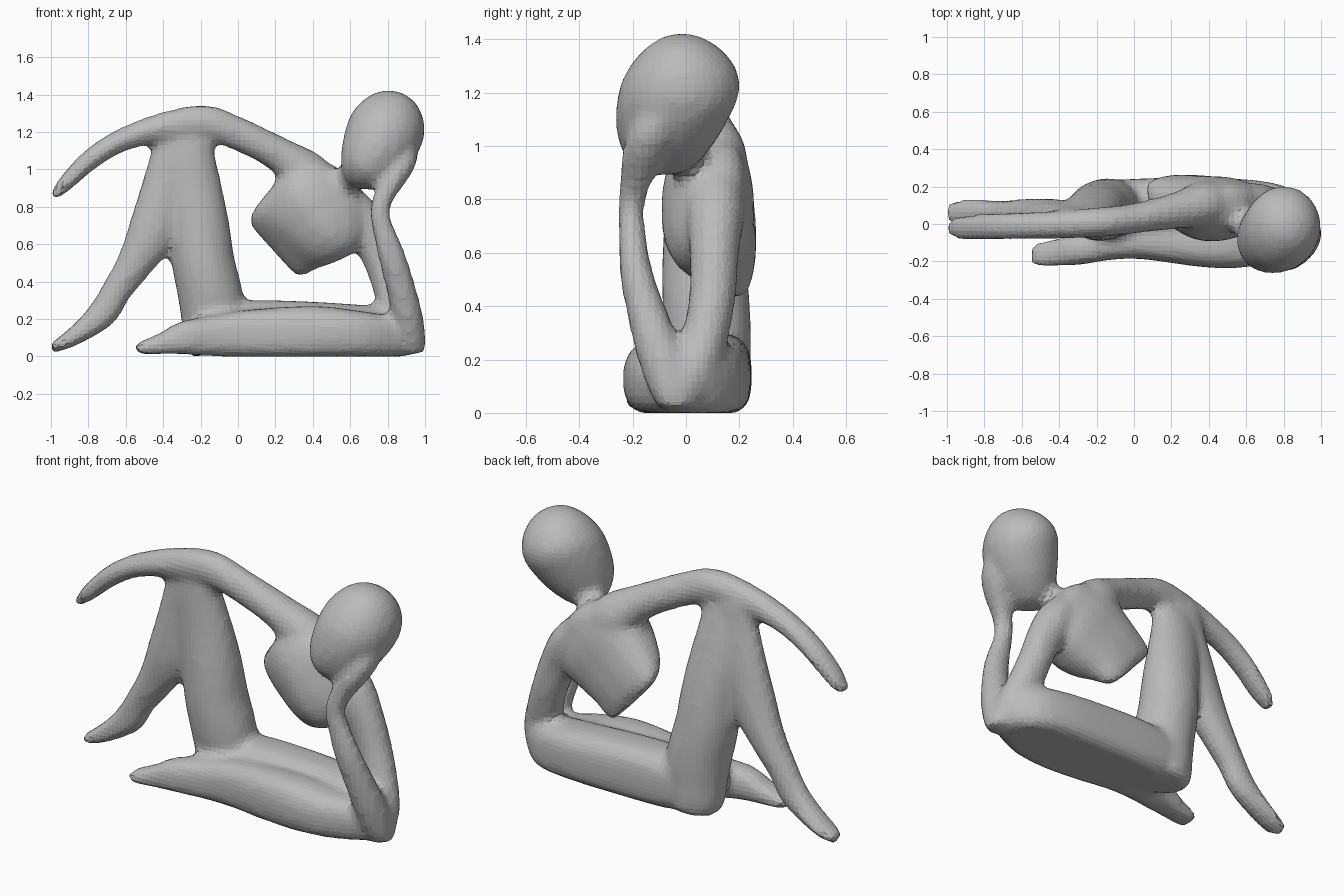
import bpy, bmesh, math

stone = bpy.data.materials.new("grey stone")
stone.diffuse_color = (0.5, 0.5, 0.5, 1)


def spline(p, steps):
    """Catmull-Rom through tuples of (x, y, z, half width in xz, half width in y)."""
    out = []
    for i in range(len(p) - 1):
        q = [p[max(i - 1, 0)], p[i], p[i + 1], p[min(i + 2, len(p) - 1)]]
        for s in range(steps):
            t = s / steps
            out.append([0.5 * (2 * b + (c - a) * t + (2 * a - 5 * b + 4 * c - d) * t * t
                               + (3 * b - a - 3 * c + d) * t ** 3) for a, b, c, d in zip(*q)])
    return out + [list(p[-1])]


def limb(bm, points, sides=20, steps=4, power=2.0, grow=0.004):
    """Loft superellipse rings, each spanned by y and the path's normal in xz."""
    path = spline(points, steps)
    rings = []
    for i, (x, y, z, a, b) in enumerate(path):
        p0, p1 = path[max(i - 1, 0)], path[min(i + 1, len(path) - 1)]
        tx, tz = p1[0] - p0[0], p1[2] - p0[2]
        n = math.hypot(tx, tz) or 1
        nx, nz = -tz / n, tx / n
        a, b = max(a, 0.004) + grow, max(b, 0.004) + grow
        ring = []
        for k in range(sides):
            w = 2 * math.pi * (k + 0.5) / sides
            c, s = math.cos(w), math.sin(w)
            u = math.copysign(abs(c) ** (2 / power), c) * a
            v = math.copysign(abs(s) ** (2 / power), s) * b
            ring.append(bm.verts.new((x + nx * u, y + v, max(z + nz * u, 0.0))))
        rings.append(ring)
    faces = [bm.faces.new(rings[0]), bm.faces.new(rings[-1])]
    for r, q in zip(rings, rings[1:]):
        for k in range(sides):
            j = (k + 1) % sides
            faces.append(bm.faces.new((r[k], r[j], q[j], q[k])))
    bmesh.ops.recalc_face_normals(bm, faces=faces)


def blended(name, bm):
    """Fuse overlapping limbs into one skin with soft joints."""
    me = bpy.data.meshes.new(name)
    bm.to_mesh(me)
    bm.free()
    me.materials.append(stone)
    ob = bpy.data.objects.new(name, me)
    bpy.context.collection.objects.link(ob)
    skin = ob.modifiers.new("fuse", 'REMESH')
    skin.mode = 'VOXEL'
    skin.voxel_size = 0.026
    soft = ob.modifiers.new("soften", 'SMOOTH')
    soft.factor = 0.5
    soft.iterations = 4


body = bmesh.new()
# egg-shaped head leaning onto the hand
limb(body, [(.868, -.015, 1.412, .01, .01), (.86, -.015, 1.39, .09, .09), (.835, -.012, 1.32, .165, .175),
            (.797, -.022, 1.22, .203, .223), (.738, -.055, 1.1, .19, .205), (.678, -.078, 1.0, .147, .163),
            (.638, -.075, .935, .09, .095), (.622, -.07, .9, .01, .01)])
# neck
limb(body, [(.42, .08, .86, .1, .1), (.52, .05, .91, .08, .08), (.59, 0, .95, .072, .08),
            (.68, -.03, 1.03, .08, .08)])
# wedge torso with a slanted cut at the waist
limb(body, [(.188, .2, .567, .175, .04), (.215, .175, .592, .212, .08), (.285, .12, .66, .238, .14),
            (.39, .083, .74, .272, .17), (.475, .085, .8, .28, .163), (.545, .09, .85, .24, .135),
            (.605, .1, .89, .145, .1), (.635, .1, .91, .06, .05)], power=2.5)
# arm stretched over the raised knee
limb(body, [(.46, .11, .86, .12, .11), (.36, .105, .97, .13, .12), (.22, .072, 1.08, .09, .095),
            (0, .03, 1.19, .085, .078), (-.18, .01, 1.25, .09, .077), (-.4, -.003, 1.225, .077, .072),
            (-.62, -.01, 1.157, .058, .068), (-.78, -.014, 1.06, .052, .066),
            (-.9, -.018, .948, .042, .064), (-.965, -.02, .878, .027, .052),
            (-.987, -.02, .852, .014, .03)])
# upper arm from the shoulder down to the elbow on the ground
limb(body, [(.54, .11, .86, .1, .1), (.65, .11, .74, .11, .105), (.73, .105, .6, .1, .09),
            (.79, .1, .45, .092, .085), (.84, .075, .3, .095, .085), (.89, .03, .15, .095, .09),
            (.925, -.02, .06, .072, .08), (.94, -.03, .015, .055, .055)])
# forearm from the elbow up to the hand on the cheek
limb(body, [(.94, -.04, .015, .055, .055), (.932, -.05, .07, .07, .08), (.907, -.09, .2, .08, .088),
            (.877, -.135, .34, .075, .077), (.827, -.185, .52, .07, .06), (.777, -.203, .68, .055, .048),
            (.757, -.205, .78, .05, .047), (.793, -.185, .88, .053, .06), (.855, -.155, .98, .06, .08),
            (.9, -.12, 1.07, .06, .08), (.92, -.08, 1.17, .035, .045)])
# raised leg: hip and thigh
limb(body, [(-.12, .1, .01, .12, .11), (-.125, .1, .06, .16, .135), (-.13, .09, .2, .17, .15),
            (-.15, .08, .34, .17, .16), (-.185, .07, .5, .165, .158), (-.21, .06, .7, .16, .14),
            (-.245, .045, .9, .155, .112), (-.27, .025, 1.08, .143, .085),
            (-.275, .015, 1.17, .16, .068), (-.275, .01, 1.22, .13, .06)])
# raised leg: shin and foot
limb(body, [(-.31, .02, 1.2, .14, .065), (-.347, .025, 1.08, .118, .072), (-.39, .035, .88, .13, .085),
            (-.455, .04, .67, .13, .092), (-.55, .05, .5, .097, .083), (-.65, .055, .35, .077, .07),
            (-.72, .058, .235, .077, .065), (-.83, .06, .14, .055, .068),
            (-.94, .06, .07, .035, .066), (-.99, .06, .048, .022, .048),
            (-1.005, .06, .043, .012, .028)])
# folded leg on the ground: thigh at the back
limb(body, [(-.25, .09, .12, .06, .07), (-.18, .1, .14, .125, .12), (.05, .1, .14, .155, .14),
            (.3, .1, .138, .155, .143), (.6, .095, .13, .146, .14), (.8, .075, .12, .135, .125),
            (.92, .03, .105, .1, .09), (.965, 0, .09, .05, .05)], power=2.9)
# folded leg: shin and foot in front
limb(body, [(-.545, -.17, .037, .015, .045), (-.51, -.165, .046, .032, .062), (-.4, -.15, .07, .055, .07),
            (-.28, -.135, .1, .088, .078), (-.12, -.1, .11, .107, .088), (.05, -.085, .12, .125, .1),
            (.4, -.11, .128, .138, .12), (.65, -.1, .117, .122, .12), (.83, -.05, .1, .105, .1),
            (.93, -.02, .08, .07, .07)], power=2.6)
# lap joining the two parts of the folded leg
limb(body, [(-.15, 0, .1, .09, .08), (.2, 0, .12, .13, .1), (.6, 0, .115, .125, .1),
            (.85, 0, .1, .1, .08)], power=2.9)
blended("reclining_figure", body)
